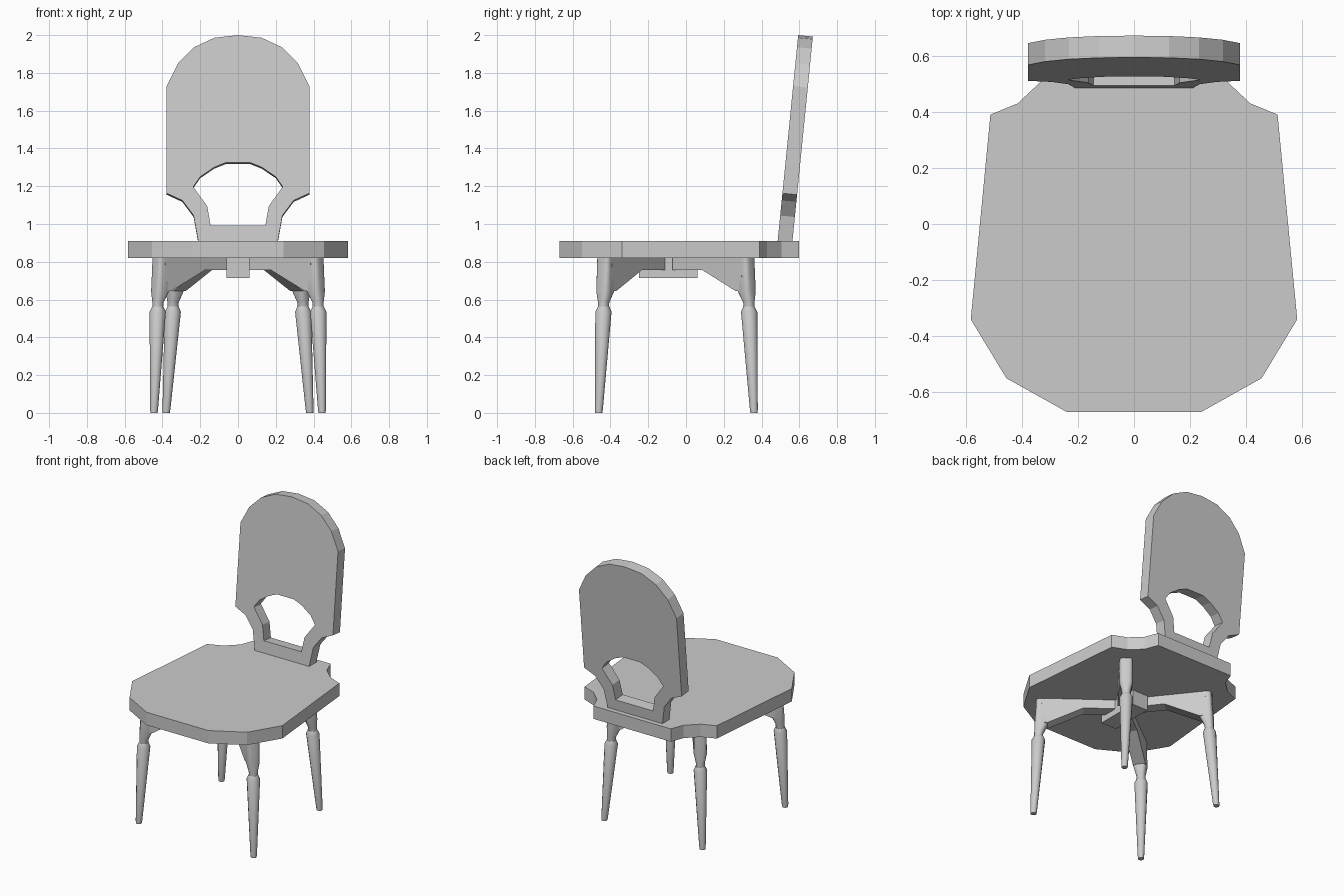
import bpy, bmesh, math
from mathutils import Vector

if "Cube" in bpy.data.objects:
    bpy.data.objects.remove(bpy.data.objects["Cube"])


def make_object(name, bm, smooth=False):
    bmesh.ops.recalc_face_normals(bm, faces=bm.faces)
    mesh = bpy.data.meshes.new(name)
    bm.to_mesh(mesh)
    bm.free()
    ob = bpy.data.objects.new(name, mesh)
    bpy.context.collection.objects.link(ob)
    if smooth:
        bpy.ops.object.select_all(action='DESELECT')
        ob.select_set(True)
        bpy.context.view_layer.objects.active = ob
        bpy.ops.object.shade_smooth_by_angle(angle=math.radians(35))
    return ob


def mirrored(half):
    """Close a right-hand outline with its mirror image across x = 0."""
    return half + [(-x, y) for x, y in reversed(half) if x > 0]


def loft(bm, rings):
    """Skin a list of equal-length point rings and cap both ends."""
    vs = [[bm.verts.new(p) for p in ring] for ring in rings]
    n = len(vs[0])
    for a, b in zip(vs, vs[1:]):
        for i in range(n):
            bm.faces.new((a[i], a[(i + 1) % n], b[(i + 1) % n], b[i]))
    bm.faces.new(vs[0])
    bm.faces.new(vs[-1])


# Seat slab with scooped rear corners
outline = mirrored([(0.24, -0.67), (0.455, -0.55), (0.582, -0.34), (0.512, 0.39),
                    (0.415, 0.43), (0.335, 0.505), (0.30, 0.597)])
bm = bmesh.new()
loft(bm, [[(x, y, z) for x, y in outline] for z in (0.82, 0.91)])
make_object("seat", bm)

# Backrest: arched outline with an opening, leaning backwards
outer = mirrored([(0.21, 0.905), (0.235, 1.045), (0.295, 1.125), (0.378, 1.163),
                  (0.378, 1.73), (0.318, 1.85), (0.232, 1.936), (0.125, 1.986), (0, 2.0)])
hole = mirrored([(0.145, 0.992), (0.163, 1.095), (0.237, 1.197), (0.20, 1.25),
                 (0.127, 1.30), (0.065, 1.325)])
curve = bpy.data.curves.new("backrest_outline", 'CURVE')
curve.dimensions = '2D'
curve.fill_mode = 'BOTH'
curve.extrude = 0.039
for loop in (outer, hole):
    sp = curve.splines.new('POLY')
    sp.points.add(len(loop) - 1)
    for p, (x, z) in zip(sp.points, loop):
        p.co = (x, (z - 0.91) / 0.995, 0, 1)
    sp.use_cyclic_u = True
tmp = bpy.data.objects.new("backrest_outline", curve)
bpy.context.collection.objects.link(tmp)
bpy.context.view_layer.update()
mesh = bpy.data.meshes.new_from_object(tmp.evaluated_get(bpy.context.evaluated_depsgraph_get()))
bpy.data.objects.remove(tmp)
for poly in mesh.polygons:
    poly.use_smooth = False
back = bpy.data.objects.new("backrest", mesh)
back.location = (0, 0.485 + 0.039, 0.906)
back.rotation_euler = (math.radians(90 - 5.7), 0, 0)
bpy.context.collection.objects.link(back)

# Central block under the seat
bm = bmesh.new()
loft(bm, [[(-0.06, -0.25, z), (0.06, -0.25, z), (0.06, 0.06, z), (-0.06, 0.06, z)]
          for z in (0.715, 0.82)])
make_object("centre_block", bm)


def leg(name, foot, top, hub):
    """Splayed turned leg, flared post and bracket arm running to the hub."""
    foot, top, hub = Vector(foot), Vector(top), Vector(hub)
    inward = (hub - top).normalized()
    side = Vector((-inward.y, inward.x))

    # Turned tapering leg
    sides = 12
    rings = []
    for z, r in ((0, 0.019), (0.02, 0.021), (0.535, 0.043), (0.562, 0.03)):
        c = foot.lerp(top, z / 0.54)
        rings.append([(c.x + r * math.cos(2 * math.pi * i / sides),
                       c.y + r * math.sin(2 * math.pi * i / sides), z) for i in range(sides)])
    bm = bmesh.new()
    loft(bm, rings)
    make_object(name, bm, True)

    # Post blending from a round neck to a rounded square
    rings = []
    for z, r, u, power in ((0.555, 0.028, 0, 1), (0.585, 0.029, 0.002, 0.9),
                           (0.645, 0.042, 0.016, 0.6), (0.74, 0.041, 0.022, 0.5),
                           (0.822, 0.041, 0.026, 0.5)):
        ring = []
        for i in range(16):
            a = 2 * math.pi * (i + 0.5) / 16
            ca, sa = [math.copysign(abs(t) ** power, t) for t in (math.cos(a), math.sin(a))]
            p = top + inward * (u + r * ca) + side * (r * sa)
            ring.append((p.x, p.y, z))
        rings.append(ring)
    bm = bmesh.new()
    loft(bm, rings)
    make_object(name + "_post", bm, True)

    # Bracket arm with a rising underside
    end = (hub - top).length
    profile = [(0.02, 0.822), (0.015, 0.645), (0.058, 0.645), (0.285, 0.757),
               (end, 0.757), (end, 0.822)]
    rings = []
    for w in (-0.041, 0.041):
        pts = [(top + inward * u + side * w, z) for u, z in profile]
        rings.append([(p.x, p.y, z) for p, z in pts])
    bm = bmesh.new()
    loft(bm, rings)
    make_object(name + "_arm", bm)


# Four legs; the front pair stands wider than the rear pair
for label, s in (("right", 1), ("left", -1)):
    leg("front_leg_" + label, (s * 0.445, -0.462), (s * 0.425, -0.437), (s * 0.04, -0.145))
    leg("back_leg_" + label, (s * 0.38, 0.36), (s * 0.345, 0.334), (s * 0.045, -0.045))
